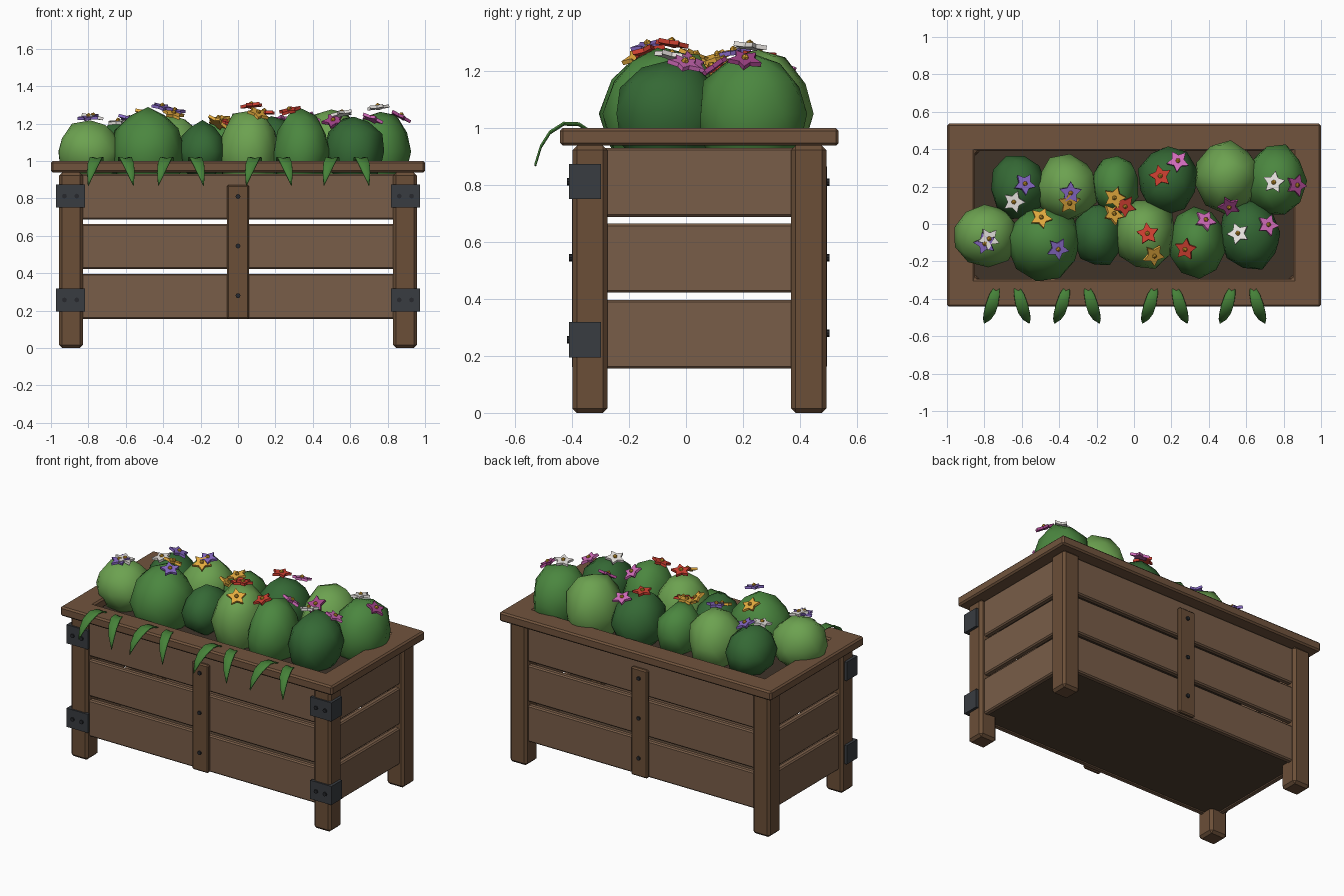
import bpy, bmesh, math, random
from mathutils import Vector, Matrix

if "Cube" in bpy.data.objects:
    bpy.data.objects.remove(bpy.data.objects["Cube"])

random.seed(7)
CY = 0.047  # y centre of the wooden box


def mat(name, rgb):
    m = bpy.data.materials.new(name)
    m.diffuse_color = (*rgb, 1)
    m.use_nodes = True
    m.node_tree.nodes["Principled BSDF"].inputs["Base Color"].default_value = m.diffuse_color
    return m


plank_m = mat("plank_wood", (0.19, 0.11, 0.065))
post_m = mat("post_wood", (0.145, 0.077, 0.039))
rim_m = mat("rim_wood", (0.165, 0.088, 0.047))
floor_m = mat("floor_wood", (0.08, 0.05, 0.03))
soil_m = mat("soil", (0.05, 0.033, 0.022))
iron_m = mat("iron", (0.04, 0.045, 0.052))
bolt_m = mat("bolt", (0.02, 0.022, 0.026))
leaf_m = mat("leaf", (0.06, 0.22, 0.04))
greens = {"d": mat("dark_green", (0.035, 0.14, 0.035)),
          "m": mat("mid_green", (0.07, 0.24, 0.05)),
          "l": mat("light_green", (0.15, 0.36, 0.08))}
petals = {"purple": mat("purple", (0.24, 0.14, 0.55)), "white": mat("white", (0.8, 0.77, 0.74)),
          "gold": mat("gold", (0.8, 0.42, 0.05)), "red": mat("red", (0.62, 0.05, 0.03)),
          "pink": mat("pink", (0.65, 0.15, 0.5)), "magenta": mat("magenta", (0.38, 0.06, 0.26))}
centre_m = mat("flower_centre", (0.7, 0.36, 0.03))


def finish(name, bm, material, bevel=0):
    bmesh.ops.recalc_face_normals(bm, faces=bm.faces)
    me = bpy.data.meshes.new(name)
    bm.to_mesh(me)
    bm.free()
    me.materials.append(material)
    ob = bpy.data.objects.new(name, me)
    bpy.context.collection.objects.link(ob)
    if bevel:
        b = ob.modifiers.new("bevel", "BEVEL")
        b.width, b.segments = bevel, 1
    return ob


def box(name, lo, hi, material, bevel=0):
    lo, hi = Vector(lo), Vector(hi)
    bm = bmesh.new()
    bmesh.ops.create_cube(bm, size=1, matrix=Matrix.Translation((lo + hi) / 2)
                          @ Matrix.Diagonal((*(hi - lo), 1)))
    return finish(name, bm, material, bevel)


def bolt(name, x, y, z):
    bm = bmesh.new()
    bmesh.ops.create_cone(bm, cap_ends=True, segments=8, radius1=0.013, radius2=0.013, depth=0.02,
                          matrix=Matrix.Translation((x, y, z)) @ Matrix.Rotation(math.pi / 2, 4, "X"))
    finish(name, bm, bolt_m)


# Corner posts
for sx in (-1, 1):
    for sy in (-1, 1):
        x, y = sx * 0.893, CY + sy * 0.384
        box("corner_post", (x - 0.063, y - 0.062, 0), (x + 0.063, y + 0.062, 0.938), post_m, 0.016)

# Wall planks, three rows on each side
for z in (0.155, 0.422, 0.688):
    for s in (-1, 1):
        y, x = CY + s * 0.402, s * 0.91
        box("long_plank", (-0.85, y - 0.02, z), (0.85, y + 0.02, z + 0.242), plank_m, 0.008)
        box("end_plank", (x - 0.02, CY - 0.34, z), (x + 0.02, CY + 0.34, z + 0.242), plank_m, 0.008)

# Centre battens with bolts, front and back
for s in (-1, 1):
    y = CY + s * 0.434
    box("batten", (-0.06, y - 0.014, 0.155), (0.06, y + 0.014, 0.872), post_m, 0.008)
    for z in (0.28, 0.545, 0.81):
        bolt("batten_bolt", 0, CY + s * 0.447, z)

# Iron corner brackets on the front posts
for s in (-1, 1):
    for z in (0.195, 0.75):
        xs = sorted((s * 0.818, s * 0.974))
        box("bracket_front", (xs[0], -0.41, z), (xs[1], -0.39, z + 0.124), iron_m)
        xs = sorted((s * 0.95, s * 0.974))
        box("bracket_side", (xs[0], -0.41, z), (xs[1], -0.298, z + 0.124), iron_m)
        for x in (0.862, 0.928):
            bolt("bracket_rivet", s * x, -0.408, z + 0.062)

# Floor and soil
box("floor", (-0.9, CY - 0.39, 0.16), (0.9, CY + 0.39, 0.19), floor_m)
box("soil", (-0.89, CY - 0.38, 0.8), (0.89, CY + 0.38, 0.92), soil_m)

# Top rim: a rectangular frame
bm = bmesh.new()
loops = []
for hx, hy, z in ((1, 0.489, 0.938), (1, 0.489, 1), (0.85, 0.342, 1), (0.85, 0.342, 0.938)):
    loops.append([bm.verts.new((sx * hx, CY + sy * hy, z))
                  for sx, sy in ((-1, -1), (1, -1), (1, 1), (-1, 1))])
for i in range(4):
    a, b = loops[i], loops[(i + 1) % 4]
    for j in range(4):
        k = (j + 1) % 4
        bm.faces.new((a[j], a[k], b[k], b[j]))
finish("top_rim", bm, rim_m, 0.01)

# Bushes: x, y, radius x, radius y, top z, shade
bushes = [(-0.79, -0.06, 0.18, 0.17, 1.22, "l"), (-0.48, -0.1, 0.195, 0.2, 1.29, "m"),
          (-0.19, -0.06, 0.13, 0.17, 1.21, "d"), (0.06, -0.06, 0.17, 0.19, 1.28, "l"),
          (0.335, -0.1, 0.155, 0.185, 1.27, "m"), (0.62, -0.06, 0.165, 0.19, 1.25, "d"),
          (-0.62, 0.2, 0.15, 0.17, 1.21, "d"), (-0.36, 0.19, 0.17, 0.18, 1.25, "l"),
          (-0.1, 0.21, 0.13, 0.165, 1.22, "m"), (0.18, 0.23, 0.16, 0.185, 1.25, "d"),
          (0.5, 0.25, 0.175, 0.19, 1.28, "l"), (0.76, 0.23, 0.165, 0.2, 1.27, "m")]
for x, y, rx, ry, top, shade in bushes:
    bm = bmesh.new()
    bmesh.ops.create_icosphere(bm, subdivisions=2, radius=1)
    bmesh.ops.rotate(bm, verts=bm.verts, matrix=Matrix.Rotation(random.uniform(0, 6), 3, "Z"))
    for v in bm.verts:
        v.co *= random.uniform(0.93, 1.06)
        v.co = (x + rx * v.co.x, y + ry * v.co.y, 1.05 + (top - 1.05) * v.co.z)
    for f in bm.faces:
        f.smooth = True
    finish("bush", bm, greens[shade])


def surface(x, y):
    """Height and normal of the highest bush at x, y."""
    best = (1.0, Vector((0, 0, 1)))
    for bx, by, rx, ry, top, _ in bushes:
        rz, u, v = top - 1.05, (x - bx) / rx, (y - by) / ry
        w = 1 - u * u - v * v
        if w > 0 and 1.05 + rz * math.sqrt(w) > best[0]:
            best = (1.05 + rz * math.sqrt(w), Vector((u / rx, v / ry, math.sqrt(w) / rz)).normalized())
    return best


# Star flowers sitting on the bushes
flowers = [(-0.59, 0.21, "purple"), (-0.64, 0.12, "white"), (-0.34, 0.17, "purple"), (-0.35, 0.12, "gold"),
           (-0.1, 0.145, "gold"), (-0.05, 0.1, "red"), (-0.12, 0.045, "gold"), (0.14, 0.255, "red"),
           (0.235, 0.33, "pink"), (0.51, 0.105, "magenta"), (0.75, 0.22, "white"), (0.86, 0.205, "magenta"),
           (-0.78, -0.08, "white"), (-0.795, -0.1, "purple"), (-0.5, 0.025, "gold"), (-0.41, -0.13, "purple"),
           (0.075, -0.055, "red"), (0.1, -0.16, "gold"), (0.28, -0.13, "red"), (0.375, 0.01, "pink"),
           (0.56, -0.055, "white"), (0.71, -0.01, "pink")]
for x, y, colour in flowers:
    z, n = surface(x, y)
    n = (n * 0.7 + Vector((random.uniform(-.3, .3), random.uniform(-.3, .3), 0.7))).normalized()
    place = (Matrix.Translation(Vector((x, y, max(z, 1.19))) + n * 0.018)
             @ n.to_track_quat("Z", "Y").to_matrix().to_4x4() @ Matrix.Rotation(random.uniform(0, 6), 4, "Z"))
    bm = bmesh.new()
    ring = [bm.verts.new((r * math.cos(i * math.pi / 5), r * math.sin(i * math.pi / 5), -0.008))
            for i in range(10) for r in [0.033 if i % 2 else 0.062]]
    face = bm.faces.new(ring)
    ext = bmesh.ops.extrude_face_region(bm, geom=[face])
    bmesh.ops.translate(bm, vec=(0, 0, 0.016), verts=[g for g in ext["geom"] if isinstance(g, bmesh.types.BMVert)])
    bm.transform(place)
    finish("flower", bm, petals[colour])
    bm = bmesh.new()
    bmesh.ops.create_icosphere(bm, subdivisions=1, radius=0.014, matrix=place @ Matrix.Translation((0, 0, 0.01)))
    finish("flower_centre", bm, centre_m)

# Drooping leaves over the front rim, in splayed pairs: y, z, half width along the arc
arc = [(-0.33, 0.99, 0.012), (-0.375, 1.02, 0.026), (-0.43, 1.022, 0.032),
       (-0.48, 0.99, 0.03), (-0.512, 0.94, 0.02), (-0.532, 0.875, 0.002)]
for cx in (-0.68, -0.305, 0.165, 0.58):
    for s in (-1, 1):
        bm = bmesh.new()
        rows = []
        for i, (y, z, w) in enumerate(arc):
            x = cx + s * (0.052 + 0.068 * i / 5)
            rows.append([bm.verts.new((x + k * w, y, z + (0 if k else -0.008))) for k in (-1, 0, 1)])
        for a, b in zip(rows, rows[1:]):
            for k in (0, 1):
                bm.faces.new((a[k], a[k + 1], b[k + 1], b[k])).smooth = True
        ob = finish("drooping_leaf", bm, leaf_m)
        ob.modifiers.new("thickness", "SOLIDIFY").thickness = 0.006
